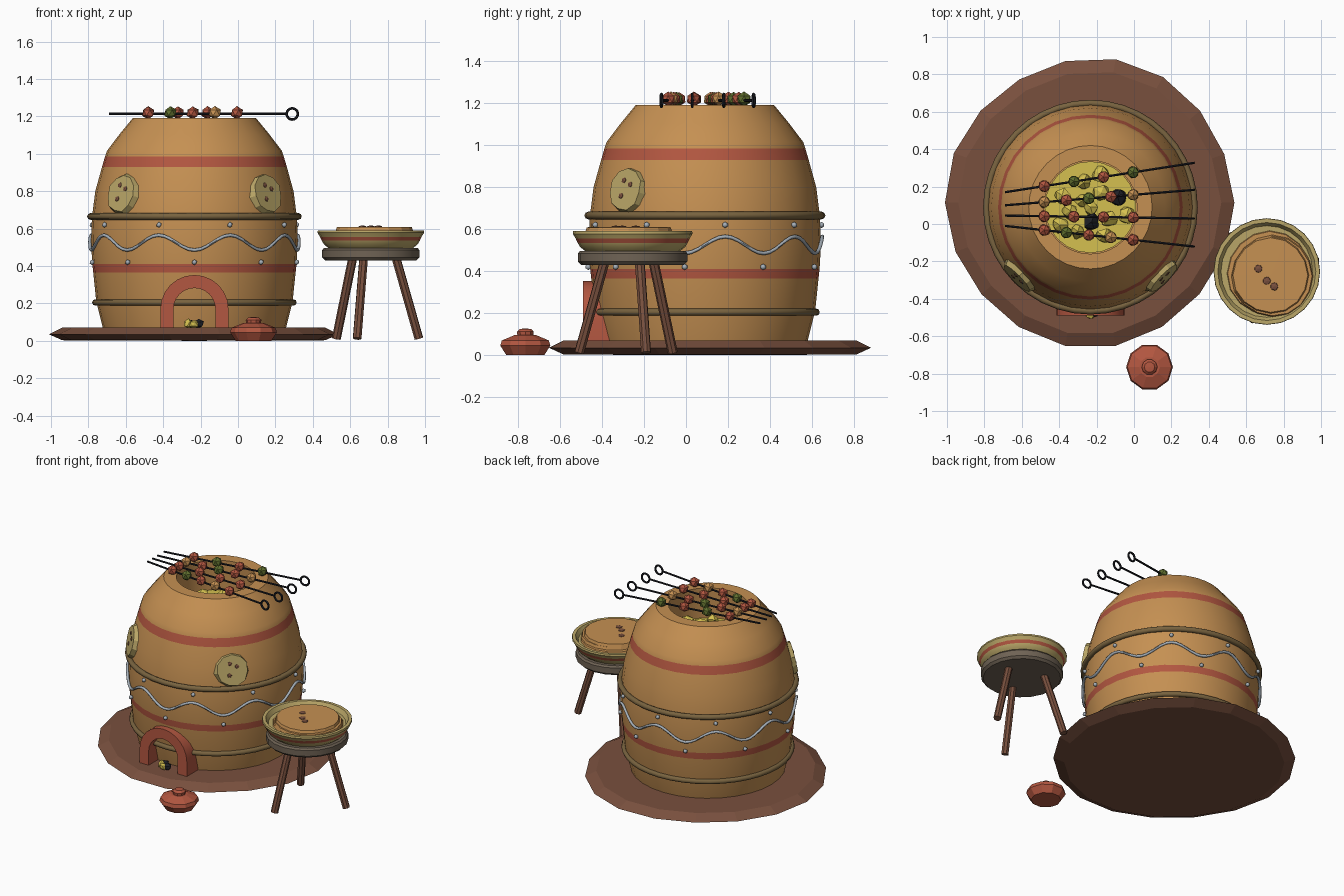
import bpy, bmesh, math, random
from math import sin, cos, pi, radians
from mathutils import Matrix, Vector

random.seed(4)
if "Cube" in bpy.data.objects:
    bpy.data.objects.remove(bpy.data.objects["Cube"])


def material(name, r, g, b):
    m = bpy.data.materials.new(name)
    m.use_nodes = True
    m.diffuse_color = (r, g, b, 1)
    m.node_tree.nodes["Principled BSDF"].inputs["Base Color"].default_value = (r, g, b, 1)
    return m


TAN = material("tan clay", .56, .28, .085)
RED = material("red clay", .45, .095, .052)
DOUGH = material("pale dough", .50, .39, .14)
BROWN = material("brown earth", .19, .08, .048)
ROPE = material("dark rope", .19, .125, .05)
SEAT = material("grey wood", .16, .125, .09)
STEEL = material("steel", .38, .43, .48)
BLACK = material("black iron", .013, .014, .019)
GLOW = material("yellow ember", .66, .53, .08)
GREEN = material("green pepper", .115, .156, .027)

OVEN = Vector((-.233, .09, 0))
STOOL = Vector((.71, -.254, 0))


def finish(name, bm, mats, place=Matrix(), smooth=0, rule=None):
    """Turn a bmesh into a named object, colouring faces by an optional rule."""
    bmesh.ops.recalc_face_normals(bm, faces=bm.faces)
    if rule:
        for f in bm.faces:
            f.material_index = rule(f.calc_center_median())
    me = bpy.data.meshes.new(name)
    bm.to_mesh(me)
    bm.free()
    me.transform(place)
    for m in mats:
        me.materials.append(m)
    ob = bpy.data.objects.new(name, me)
    bpy.context.collection.objects.link(ob)
    if smooth:
        bpy.ops.object.select_all(action='DESELECT')
        ob.select_set(True)
        bpy.context.view_layer.objects.active = ob
        bpy.ops.object.shade_smooth_by_angle(angle=radians(smooth))
    return ob


def skin(bm, rings, closed=False):
    """Bridge rings of points with quads."""
    loops = [[bm.verts.new(p) for p in ring] for ring in rings]
    pairs = list(zip(loops, loops[1:])) + ([(loops[-1], loops[0])] if closed else [])
    for a, b in pairs:
        for i in range(len(a)):
            j = (i + 1) % len(a)
            bm.faces.new((a[i], a[j], b[j], b[i]))


def lathe(name, profile, sides, mats, at, smooth=0, rule=None, wobble=0):
    bm = bmesh.new()
    skin(bm, [[(r * cos(2 * pi * i / sides) * (1 + wobble * sin(5 * i)),
                r * sin(2 * pi * i / sides) * (1 + wobble * sin(5 * i)), z)
               for i in range(sides)] for r, z in profile])
    bmesh.ops.remove_doubles(bm, verts=bm.verts, dist=1e-5)
    return finish(name, bm, mats, Matrix.Translation(at), smooth, rule)


def hoop(name, radius, z, thick, mat, waves=0, height=0, steps=40):
    """Tube around the oven, straight or wavy."""
    bm = bmesh.new()
    rings = []
    for i in range(steps):
        a = 2 * pi * i / steps
        mid = z - height * cos(waves * a)
        rings.append([((radius + thick * cos(t)) * sin(a), -(radius + thick * cos(t)) * cos(a),
                       mid + thick * sin(t)) for t in (k * pi / 4 for k in range(8))])
    skin(bm, rings, True)
    finish(name, bm, [mat], Matrix.Translation(OVEN), 50)


def rod(name, a, b, radius, mat, sides=8):
    a, b = Vector(a), Vector(b)
    bm = bmesh.new()
    bmesh.ops.create_cone(bm, cap_ends=True, segments=sides, radius1=radius, radius2=radius,
                          depth=(b - a).length)
    turn = (b - a).to_track_quat('Z', 'Y').to_matrix().to_4x4()
    finish(name, bm, [mat], Matrix.Translation((a + b) / 2) @ turn, 40)


def lump(name, place, size, mat, rough=0, smooth=0):
    """Small icosphere, optionally roughened into a rock."""
    bm = bmesh.new()
    bmesh.ops.create_icosphere(bm, subdivisions=1, radius=size)
    for v in bm.verts:
        v.co *= 1 + random.uniform(-rough, rough)
    if not isinstance(place, Matrix):
        place = Matrix.Translation(place)
    finish(name, bm, [mat], place, smooth)


# Ground slab and oven body with two painted bands
lathe("ground_slab", [(0, 0), (.70, .003), (.77, .035), (.70, .07), (0, .07)], 18, [BROWN],
      OVEN + Vector((0, .024, 0)), wobble=.012)
lathe("oven_body", [(0, .03), (.48, .03), (.49, .07), (.525, .21), (.541, .365), (.546, .41), (.553, .53),
                    (.548, .66), (.53, .80), (.494, .93), (.478, .985), (.468, 1.015), (.40, 1.105),
                    (.33, 1.19), (.25, 1.19), (.25, .97), (0, .97)], 32, [TAN, RED], OVEN, 30,
      lambda c: int(c.xy.length > .4 and (.365 < c.z < .41 or .93 < c.z < .985)))

# Hoops, wavy wire and studs
hoop("upper_hoop", .556, .665, .018, ROPE)
hoop("lower_hoop", .530, .205, .017, ROPE)
hoop("wavy_wire", .559, .525, .009, STEEL, 9, .04, 108)
for k in range(18):
    a = k * pi / 9
    lump("stud", OVEN + Vector((.555 * sin(a), -.555 * cos(a), .62 if k % 2 else .42)), .015, STEEL, 0, 60)

# Fire door arch
bm = bmesh.new()
turns = [k * pi / 12 for k in range(13)]
outer = [(.182, .04)] + [(.182 * cos(t), .17 + .182 * sin(t)) for t in turns] + [(-.182, .04)]
inner = [(.112, .04)] + [(.112 * cos(t), .17 + .112 * sin(t)) for t in turns] + [(-.112, .04)]
sections = [[(o[0], -.58, o[1]), (n[0], -.58, n[1]), (n[0], -.42, n[1]), (o[0], -.42, o[1])]
            for o, n in zip(outer, inner)]
skin(bm, sections)
bmesh.ops.holes_fill(bm, edges=bm.edges)
finish("fire_door_arch", bm, [RED], Matrix.Translation(OVEN), 30)

# Embers in the door and in the mouth
for x, y, m in ((-.265, -.46, GLOW), (-.235, -.485, GLOW), (-.21, -.475, BLACK), (-.25, -.445, BLACK)):
    lump("door_ember", (x, y, .09), .026, m, .2)
lathe("ember_bed", [(0, .985), (.245, .985)], 24, [GLOW], OVEN)
for k in range(14):
    a, r = k * 2.4, .055 * math.sqrt(k)
    lump("mouth_ember", OVEN + Vector((r * cos(a), r * sin(a), 1.0)), .045, BLACK if k % 6 == 2 else GLOW, .25)

# Flatbreads stuck to the front of the oven
for side in (-1, 1):
    place = (Matrix.Translation(OVEN) @ Matrix.Rotation(side * radians(46), 4, 'Z')
             @ Matrix.Translation((0, -.534, .785)) @ Matrix.Rotation(radians(78), 4, 'X'))
    bm = bmesh.new()
    bmesh.ops.create_cone(bm, cap_ends=True, segments=11, radius1=.112, radius2=.10, depth=.03)
    for v in bm.verts:
        v.co.xy *= random.uniform(.95, 1.05)
    finish("wall_bread", bm, [DOUGH], place)
    for x, y in ((-.015, .045), (.03, .025), (-.02, -.03)):
        lump("bread_spot", place @ Matrix.Translation((x, y, .014)) @ Matrix.Diagonal((1, 1, .5, 1)), .016, BROWN)

# Stool
lathe("stool_seat", [(0, .43), (.245, .43), (.26, .445), (.26, .485), (.25, .497), (0, .497)], 20, [SEAT], STOOL, 30)
for deg in (14, 134, 254):
    d = Vector((cos(radians(deg)), sin(radians(deg)), 0))
    rod("stool_leg", STOOL + d * .14 + Vector((0, 0, .44)), STOOL + d * .265 + Vector((0, 0, .012)), .024, BROWN)

# Serving bowl with painted band, and stacked breads
lathe("bowl", [(0, .495), (.225, .495), (.25, .515), (.262, .535), (.271, .555), (.285, .578), (.283, .59),
               (.262, .59), (.245, .56), (0, .55)], 24, [DOUGH, RED], STOOL, 30,
      lambda c: int(c.xy.length > .256 and .536 < c.z < .554))
for k, (x, y, r) in enumerate(((.015, -.01, .228), (.03, -.025, .218), (.02, -.02, .205))):
    z = .553 + .019 * k
    lathe("stacked_bread", [(0, z), (r, z), (r - .006, z + .018), (0, z + .019)], 16, [TAN],
          STOOL + Vector((x, y, 0)), wobble=.012)
for x, y in ((-.045, .015), (.0, -.05), (.04, -.08)):
    lump("bread_spot", Matrix.Translation(STOOL + Vector((x, y, .61))) @ Matrix.Diagonal((1, 1, .3, 1)), .024, BROWN)

# Lidded pot
lathe("pot", [(0, 0), (.095, 0), (.125, .045), (.118, .07), (.055, .095), (.04, .095), (.042, .112),
              (.028, .125), (0, .127)], 10, [RED], (.083, -.765, 0))

# Skewers with ring handles and food
SKEWERS = ((.17, .322, "RGRG"), (.10, .18, "TRGRT"), (.045, .03, "RRRR"), (-.01, -.117, "RGRTR"))
FOOD = {"R": RED, "G": GREEN, "T": TAN}
for y0, y1, food in SKEWERS:
    start, end = Vector((-.69, y0, 1.213)), Vector((.29, y1, 1.213))
    run = end - start
    rod("skewer", start, start + run * .967, .007, BLACK, 6)
    bm = bmesh.new()
    skin(bm, [[((.03 + .007 * cos(t)) * cos(a), .007 * sin(t), (.03 + .007 * cos(t)) * sin(a))
               for t in (k * pi / 3 for k in range(6))] for a in (k * pi / 8 for k in range(16))], True)
    finish("skewer_ring", bm, [BLACK],
           Matrix.Translation(end) @ Matrix.Rotation(math.atan2(run.y, run.x), 4, 'Z'), 50)
    for k, f in enumerate(food):
        x = -.48 + .475 * k / (len(food) - 1)
        lump("skewer_food", start + run * ((x - start.x) / run.x) + Vector((0, 0, .006)), .035, FOOD[f], .05)
